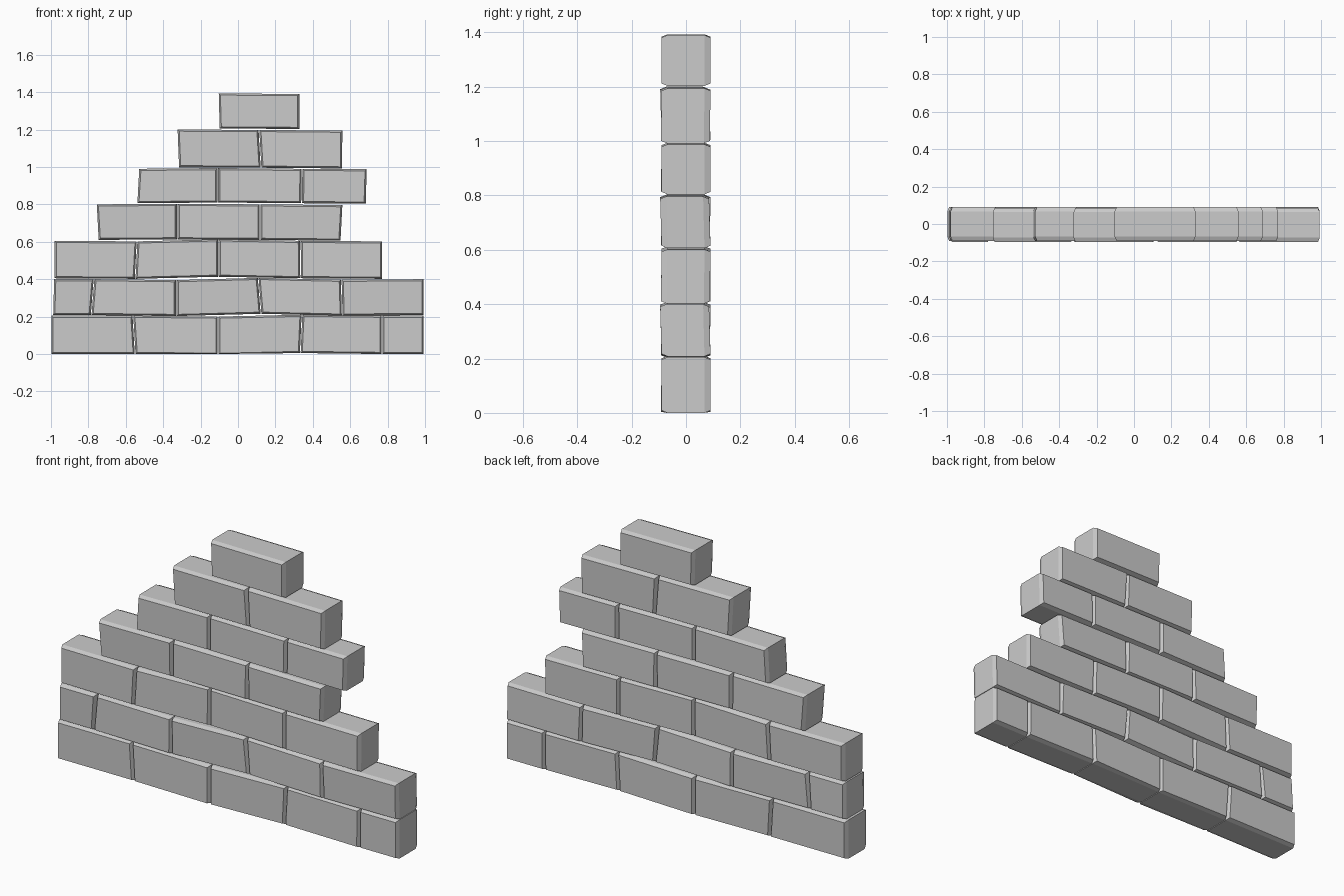
import bpy
import bmesh

if "Cube" in bpy.data.objects:
    bpy.data.objects.remove(bpy.data.objects["Cube"])

# Courses from the ground up: (z bottom, z top, joints),
# each joint being (x at bottom, x at top, small vertical shift)
COURSES = [
    (0.005, 0.205, [(-1.0, -1.0, 0), (-0.55, -0.562, 0), (-0.107, -0.107, -0.005),
                    (0.333, 0.342, 0.005), (0.77, 0.77, 0), (0.995, 0.995, 0)]),
    (0.208, 0.40, [(-0.99, -0.985, 0), (-0.785, -0.77, 0), (-0.33, -0.33, -0.005),
                   (0.123, 0.108, 0.007), (0.557, 0.552, -0.003), (0.995, 0.995, 0)]),
    (0.405, 0.605, [(-0.982, -0.982, 0), (-0.55, -0.54, -0.003), (-0.105, -0.105, 0.008),
                    (0.335, 0.333, 0), (0.772, 0.772, -0.003)]),
    (0.61, 0.80, [(-0.747, -0.757, 0), (-0.325, -0.325, 0.003), (0.117, 0.117, 0),
                  (0.55, 0.56, -0.004)]),
    (0.806, 0.99, [(-0.54, -0.53, 0), (-0.108, -0.108, 0.004), (0.34, 0.342, 0),
                   (0.685, 0.69, -0.002)]),
    (0.998, 1.20, [(-0.317, -0.325, 0), (0.123, 0.112, -0.002), (0.558, 0.56, -0.006)]),
    (1.203, 1.39, [(-0.1, -0.105, 0.003), (0.33, 0.33, 0)]),
]
INSET = 0.009    # bevel width seen from the front
HALF = 0.09      # half thickness
SHOULDER = 0.068  # where the bevel starts


def brick(name, left, right, z0, z1, lean):
    """Skewed block whose front and back faces are bevelled all round."""
    (lb, lt, ls), (rb, rt, rs) = left, right
    bm = bmesh.new()
    loops = []
    for y, i in ((-HALF, INSET), (-SHOULDER, 0), (SHOULDER, 0), (HALF, INSET)):
        g = 0.002 + i
        top = -lean if lean > 0 else 0
        bot = -lean if lean < 0 else 0
        loops.append([bm.verts.new(c) for c in (
            (lb + g, y - bot, max(0, z0 + ls + i)),
            (rb - g, y - bot, max(0, z0 + rs + i)),
            (rt - g, y + top, z1 + rs - i),
            (lt + g, y + top, z1 + ls - i))])
    for a, b in zip(loops, loops[1:]):
        for k in range(4):
            n = (k + 1) % 4
            bm.faces.new((a[k], a[n], b[n], b[k]))
    bm.faces.new(loops[0])
    bm.faces.new(loops[-1])
    bmesh.ops.recalc_face_normals(bm, faces=bm.faces)
    mesh = bpy.data.meshes.new(name)
    bm.to_mesh(mesh)
    bm.free()
    bpy.context.collection.objects.link(bpy.data.objects.new(name, mesh))


# Stepped wall, one object per brick
for r, (z0, z1, joints) in enumerate(COURSES):
    if r == 0:
        z0 = 0
    for c, (left, right) in enumerate(zip(joints, joints[1:])):
        lean = 0.005 if r % 2 and c % 2 == 0 else (-0.002 if c % 2 else 0)
        brick(f"brick_course{r + 1}_{c + 1}", left, right, z0, z1, lean)
